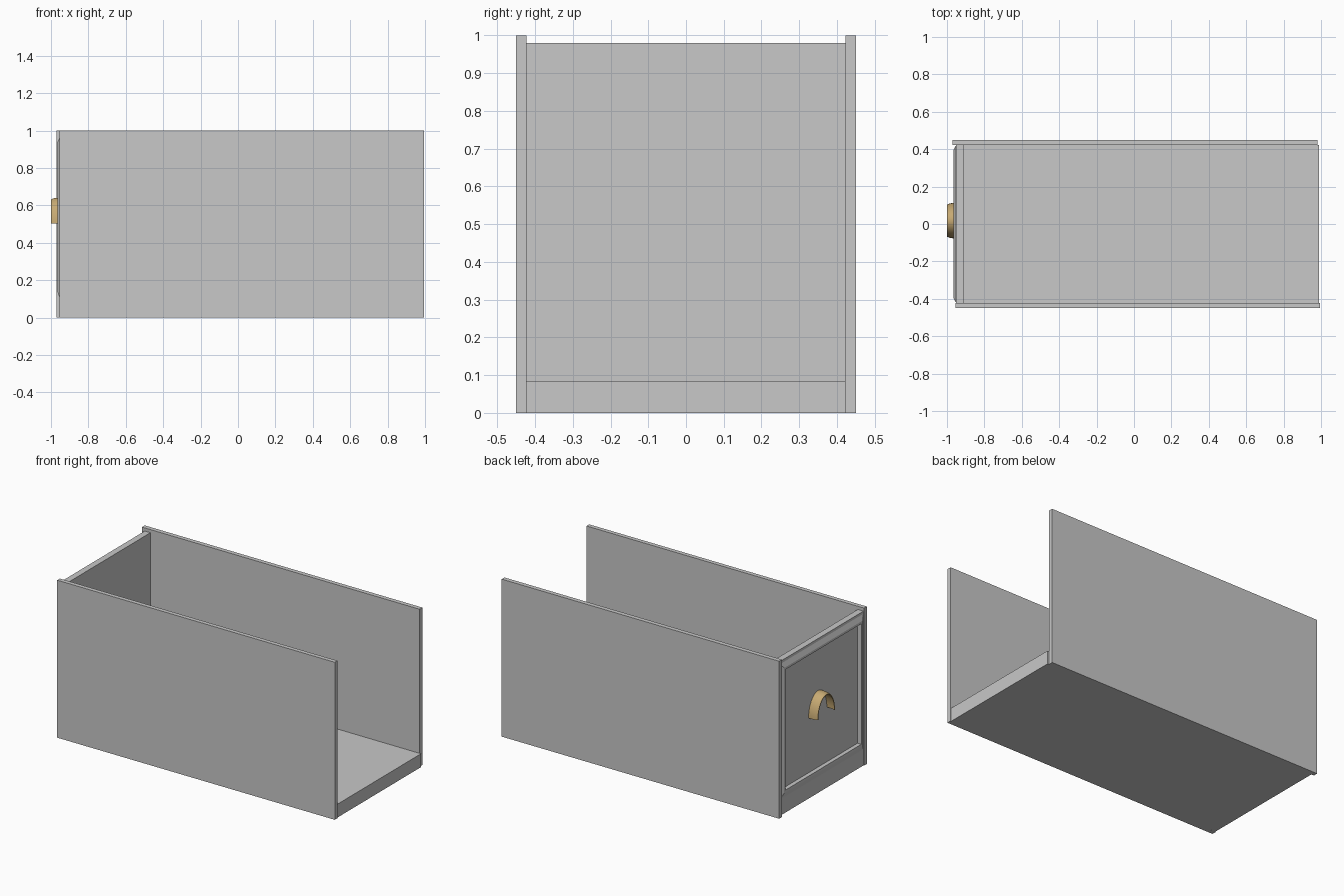
import bpy, bmesh, math

if "Cube" in bpy.data.objects:
    bpy.data.objects.remove(bpy.data.objects["Cube"])


def material(name, rgb):
    m = bpy.data.materials.new(name)
    m.diffuse_color = (*rgb, 1)
    m.use_nodes = True
    m.node_tree.nodes["Principled BSDF"].inputs["Base Color"].default_value = m.diffuse_color
    return m


GREY = material("light grey", (0.58, 0.58, 0.58))
BRASS = material("brass", (0.57, 0.40, 0.17))


def finish(bm, name, mat):
    bmesh.ops.recalc_face_normals(bm, faces=bm.faces)
    me = bpy.data.meshes.new(name)
    bm.to_mesh(me)
    bm.free()
    me.materials.append(mat)
    ob = bpy.data.objects.new(name, me)
    bpy.context.collection.objects.link(ob)
    return ob


def box(name, lo, hi, mat):
    bm = bmesh.new()
    bmesh.ops.create_cube(bm, size=1)
    for v in bm.verts:
        v.co = [(a + b) / 2 + c * (b - a) for a, b, c in zip(lo, hi, v.co)]
    return finish(bm, name, mat)


def loft(name, rings, mat, closed=False):
    """Skin a series of equal point rings; cap the ends unless closed."""
    bm = bmesh.new()
    loops = [[bm.verts.new(p) for p in r] for r in rings]
    n = len(loops[0])
    pairs = list(zip(loops, loops[1:]))
    if closed:
        pairs.append((loops[-1], loops[0]))
    for a, b in pairs:
        for i in range(n):
            j = (i + 1) % n
            bm.faces.new((a[i], a[j], b[j], b[i]))
    if not closed:
        bm.faces.new(loops[0])
        bm.faces.new(loops[-1])
    return finish(bm, name, mat)


# Side panels, slightly offset from each other lengthwise
box("near_side_panel", (-0.955, -0.45, 0), (0.995, -0.423, 1), GREY)
box("far_side_panel", (-0.97, 0.422, 0), (0.98, 0.45, 1), GREY)

# Thick floor
box("drawer_floor", (-0.911, -0.423, 0), (0.99, 0.422, 0.085), GREY)

# Drawer face: board, sloped raised rim, recessed centre
sections = [  # x, half width, bottom, top
    (-0.911, 0.4225, 0, 0.98),
    (-0.951, 0.4225, 0, 0.98),
    (-0.953, 0.418, 0.105, 0.965),
    (-0.966, 0.395, 0.14, 0.935),
    (-0.966, 0.38, 0.155, 0.92),
    (-0.940, 0.38, 0.155, 0.92),
]
loft("drawer_face",
     [[(x, -w, b), (x, w, b), (x, w, t), (x, -w, t)] for x, w, b, t in sections],
     GREY)

# Arched pull: thin band swept over a half ellipse
band = [(-0.938, 0), (-0.965, 0), (-0.985, -0.003), (-0.999, -0.009),
        (-0.999, -0.014), (-0.985, -0.009), (-0.965, -0.006), (-0.938, -0.006)]
rings = []
for i in range(25):
    a = math.pi * i / 24
    rings.append([(x, 0.018 + (0.095 + r) * math.cos(a),
                   0.502 + (0.139 + r) * math.sin(a)) for x, r in band])
pull = loft("pull_handle", rings, BRASS)
bpy.context.view_layer.objects.active = pull
pull.select_set(True)
bpy.ops.object.shade_smooth_by_angle(angle=math.radians(35))
